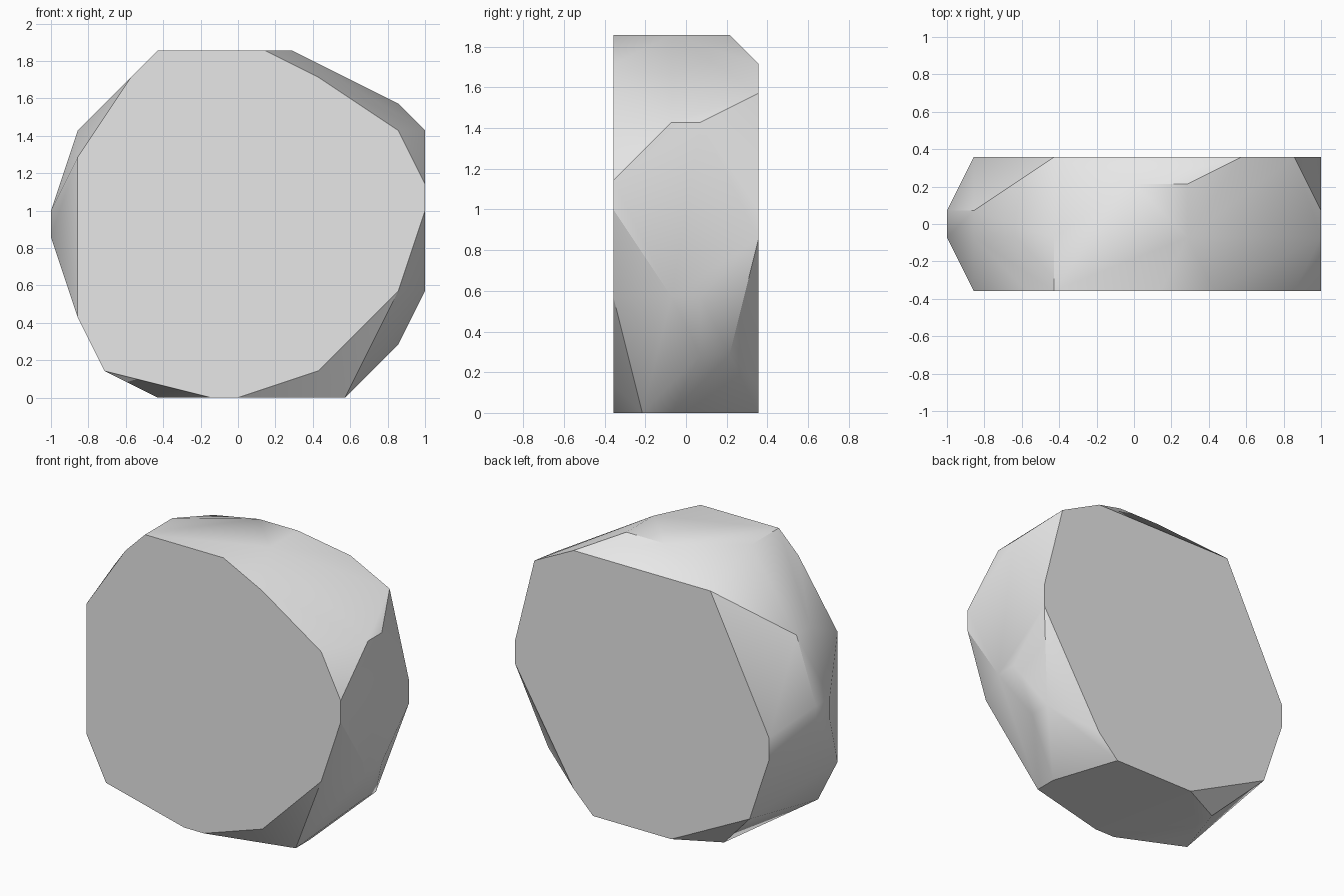
import bpy
import bmesh
from mathutils import Vector

# The stone's corners sit on a regular lattice with this cell size
CELL = 1 / 7
HALF_DEPTH = 2.5

if "Cube" in bpy.data.objects:
    bpy.data.objects.remove(bpy.data.objects["Cube"], do_unlink=True)


def make_material(name, colour):
    material = bpy.data.materials.new(name)
    material.use_nodes = True
    material.diffuse_color = colour
    shader = material.node_tree.nodes["Principled BSDF"]
    shader.inputs["Base Color"].default_value = colour
    shader.inputs["Roughness"].default_value = 0.8
    return material


# Flat front and back outlines, as (x, z)
front_outline = [(-3, 13), (1, 13), (3, 12), (6, 10), (7, 8), (7, 7), (6, 4),
                 (3, 1), (0, 0), (-1, 0), (-5, 1), (-6, 3), (-6, 9), (-4, 12)]
back_outline = [(6, 11), (4, 12), (-3, 12), (-6, 6), (-6, 5), (-5, 2),
                (-1, 0), (3, 0), (4, 1), (7, 6), (7, 7)]

# Corners of the flat top and bottom between those outlines, as (x, y)
top_corners = [(-3, -0.5), (2, -0.5), (2, 1.5), (0, 1.5)]
bottom_corners = [(4, -1.5), (4, -0.5), (-3, 0.5), (-3, 1.5)]

# Side corners that occur in pairs about the middle, as (x, z)
side_pairs = [(7, 10), (7, 4), (-6, 10), (-7, 7), (-7, 6)]

# Chipped lower corner
corners = [(6, 0.5, 2), (6, 1.5, 2)]

corners += [(x, -HALF_DEPTH, z) for x, z in front_outline]
corners += [(x, HALF_DEPTH, z) for x, z in back_outline]
corners += [(x, y, 13) for x, y in top_corners]
corners += [(x, y, 0) for x, y in bottom_corners]
for side in (-0.5, 0.5):
    corners += [(x, side, z) for x, z in side_pairs]

# Wrap the corners in a convex skin and merge its flat areas
bm = bmesh.new()
for corner in corners:
    bm.verts.new(Vector(corner) * CELL)
hull = bmesh.ops.convex_hull(bm, input=bm.verts[:])
unused = {v for v in hull["geom_interior"] + hull["geom_unused"]
          if isinstance(v, bmesh.types.BMVert)}
bmesh.ops.delete(bm, geom=list(unused), context="VERTS")
bmesh.ops.dissolve_limit(bm, angle_limit=0.01, verts=bm.verts[:], edges=bm.edges[:])
bmesh.ops.recalc_face_normals(bm, faces=bm.faces[:])

mesh = bpy.data.meshes.new("faceted_stone")
bm.to_mesh(mesh)
bm.free()
mesh.materials.append(make_material("light grey stone", (0.8, 0.8, 0.8, 1)))

stone = bpy.data.objects.new("faceted_stone", mesh)
bpy.context.collection.objects.link(stone)

# Soft facets with crisp edges around the flat faces
bpy.ops.object.select_all(action="DESELECT")
stone.select_set(True)
bpy.context.view_layer.objects.active = stone
bpy.ops.object.shade_smooth_by_angle()
